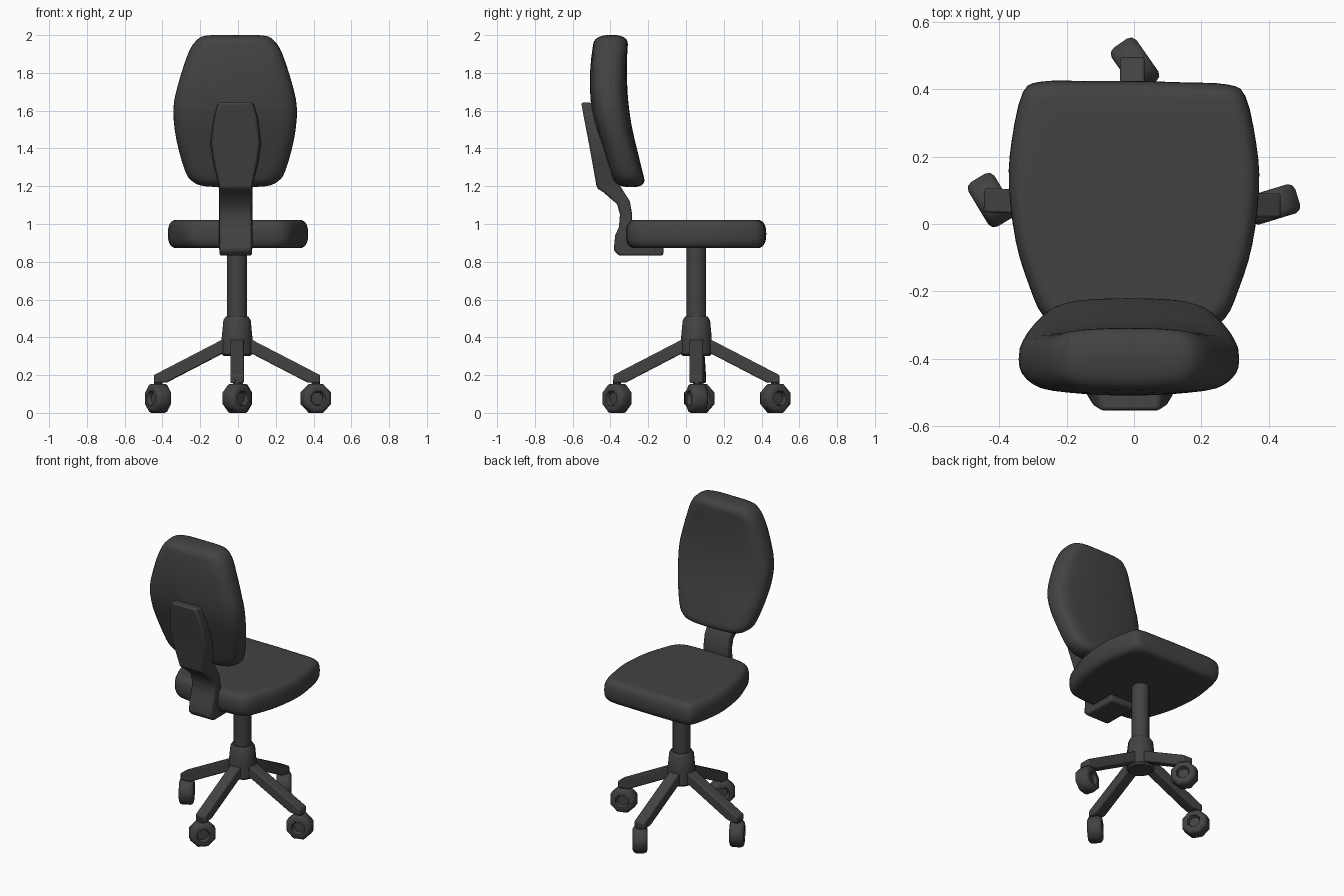
import bpy, bmesh, math
from mathutils import Matrix, Vector

if "Cube" in bpy.data.objects:
    bpy.data.objects.remove(bpy.data.objects["Cube"])

mat = bpy.data.materials.new("charcoal grey")
mat.diffuse_color = (0.055, 0.055, 0.055, 1)
mat.use_nodes = True
mat.node_tree.nodes["Principled BSDF"].inputs["Base Color"].default_value = mat.diffuse_color
CX, CY = -0.005, 0.055          # axis of the column


def finish(name, bm, angle=35, bevel=0.0):
    bmesh.ops.recalc_face_normals(bm, faces=bm.faces)
    me = bpy.data.meshes.new(name)
    bm.to_mesh(me)
    bm.free()
    me.materials.append(mat)
    ob = bpy.data.objects.new(name, me)
    bpy.context.collection.objects.link(ob)
    if bevel:
        m = ob.modifiers.new("bevel", 'BEVEL')
        m.width, m.segments, m.limit_method = bevel, 2, 'ANGLE'
        m.angle_limit = math.radians(40)
    bpy.ops.object.select_all(action='DESELECT')
    ob.select_set(True)
    bpy.context.view_layer.objects.active = ob
    bpy.ops.object.shade_smooth_by_angle(angle=math.radians(angle))
    return ob


def loft(bm, rings):
    """Skin equal-length rings of points and cap both ends."""
    vs = [[bm.verts.new(p) for p in r] for r in rings]
    n = len(vs[0])
    for a, b in zip(vs, vs[1:]):
        for i in range(n):
            j = (i + 1) % n
            bm.faces.new((a[i], a[j], b[j], b[i]))
    bm.faces.new(vs[0])
    bm.faces.new(vs[-1])


def lathe(name, profile, sides, matrix, angle=35):
    bm = bmesh.new()
    loft(bm, [[matrix @ Vector((r * math.cos(t), r * math.sin(t), z))
               for t in ((i + 0.5) * math.tau / sides for i in range(sides))]
              for r, z in profile])
    return finish(name, bm, angle)


def smooth_outline(half, sub=3):
    """Mirror a half outline and round it with a closed Catmull-Rom curve."""
    p = [Vector(q) for q in half]
    p += [Vector((-q.x, q.y)) for q in reversed(p) if q.x > 0]
    n, out = len(p), []
    for i in range(n):
        a, b, c, d = (p[(i + k) % n] for k in (-1, 0, 1, 2))
        for s in range(sub):
            t = s / sub
            out.append(0.5 * (2 * b + (c - a) * t + (2 * a - 5 * b + 4 * c - d) * t ** 2
                              + (3 * b - a - 3 * c + d) * t ** 3))
    return out


def cushion(name, half, centre, size, edge, place):
    """Padded slab: outline rings rolled over a rounded edge, then drawn to the centre."""
    steps = []
    for k in range(13):
        a = math.pi * (k / 12 - 0.5)
        c, s = max(math.cos(a), 0), math.sin(a)
        steps.append((1 - c ** 0.8, math.copysign(abs(s) ** 0.8, s), 1))
    inner = [(1, 1, f) for f in (0.8, 0.6, 0.4, 0.2, 0.02)]
    steps = [(e, -w, f) for e, w, f in reversed(inner)] + steps + inner
    line = smooth_outline(half)
    bm = bmesh.new()
    loft(bm, [[place(q.x * (1 - e * edge[0] / size[0]) * f,
                     centre + (q.y - centre) * (1 - e * edge[1] / size[1]) * f, w)
               for q in line] for e, w, f in steps])
    return finish(name, bm, 60)


def lerp(table, x):
    for (x0, y0), (x1, y1) in zip(table, table[1:]):
        if x <= x1:
            break
    return y0 + (y1 - y0) * (x - x0) / (x1 - x0)


# Seat
seat_half = [(0, .424), (.15, .422), (.275, .418), (.33, .385), (.363, .24), (.371, .11),
             (.35, -.06), (.31, -.19), (.27, -.275), (.2, -.31), (0, -.318)]
cushion("seat", seat_half, 0.05, (.37, .37), (.05, .05),
        lambda u, v, w: (u, v - 0.015 * u, 0.947 + 0.075 * w))

# Backrest, bent backwards towards the top and thinner at its sides
back_half = [(0, 2.0), (.15, 1.998), (.207, 1.97), (.25, 1.9), (.302, 1.74), (.327, 1.61),
             (.312, 1.45), (.265, 1.28), (.225, 1.225), (.16, 1.2), (0, 1.195)]
mid = [(1.19, -.29), (1.3, -.322), (1.4, -.35), (1.5, -.38), (1.6, -.4),
       (1.7, -.41), (1.85, -.41), (2.0, -.395)]
thick = [(1.19, .082), (1.4, .09), (1.6, .1), (1.8, .098), (2.0, .09)]
cushion("backrest", back_half, 1.6, (.327, .4), (.085, .05),
        lambda u, v, w: (u - 0.015, lerp(mid, v) + w * lerp(thick, v) * (1 - 0.3 * (u / .327) ** 2), v))

# Back support: plate and curved strip; back y, z, front y, z, half width
sections = [(-.555, 1.645, -.48, 1.64, .095), (-.54, 1.56, -.46, 1.56, .12),
            (-.515, 1.43, -.42, 1.43, .137), (-.495, 1.32, -.39, 1.32, .12),
            (-.472, 1.19, -.36, 1.22, .092), (-.44, 1.17, -.335, 1.18, .09),
            (-.365, 1.105, -.297, 1.12, .09), (-.35, 1.05, -.285, 1.05, .09),
            (-.355, .985, -.285, .985, .09), (-.375, .94, -.3, .94, .09),
            (-.383, .86, -.3, .9, .09), (-.355, .832, -.28, .89, .09),
            (-.12, .832, -.12, .89, .09)]
bm = bmesh.new()
loft(bm, [[(-.012 - h * .93, yb, zb), (-.012 + h * .93, yb, zb),
           (-.012 + h, yf, zf), (-.012 - h, yf, zf)] for yb, zb, yf, zf, h in sections])
finish("back_support", bm, 40, 0.012)

# Column and hub
axis = Matrix.Translation((CX, CY, 0))
lathe("column", [(.053, .4), (.053, .9)], 16, axis)
lathe("hub", [(.072, .3), (.085, .312), (.084, .4), (.075, .49), (.062, .51)], 12, axis)

# Legs with casters: leg angle, caster centre, caster axle angle
wheel = [(.001, -.022), (.034, -.022), (.042, -.044), (.062, -.045), (.077, -.038), (.083, -.024)]
wheel += [(r, -z) for r, z in reversed(wheel)]
side = [(.44, .2), (.44, .158), (.37, .162), (.05, .328), (.05, .402)]
for tag, ang, x, y, axle in (("right", 0, .412, .058, -73), ("back", 90, .003, .473, 35),
                             ("left", 178, -.423, .071, 31), ("front", 270, -.005, -.365, -45)):
    m = axis @ Matrix.Rotation(math.radians(ang), 4, 'Z')
    bm = bmesh.new()
    loft(bm, [[m @ Vector((r, w, z)) for r, z in side] for w in (-.036, .036)])
    finish(tag + "_leg", bm, 35, 0.007)
    spot = Matrix.Translation((x, y, 0.077))
    lathe(tag + "_caster_stem", [(.024, .05), (.024, .1)], 8, spot)
    lathe(tag + "_caster", wheel, 8, spot @ Matrix.Rotation(math.radians(axle), 4, 'Z')
          @ Matrix.Rotation(math.pi / 2, 4, 'Y'), 46)
